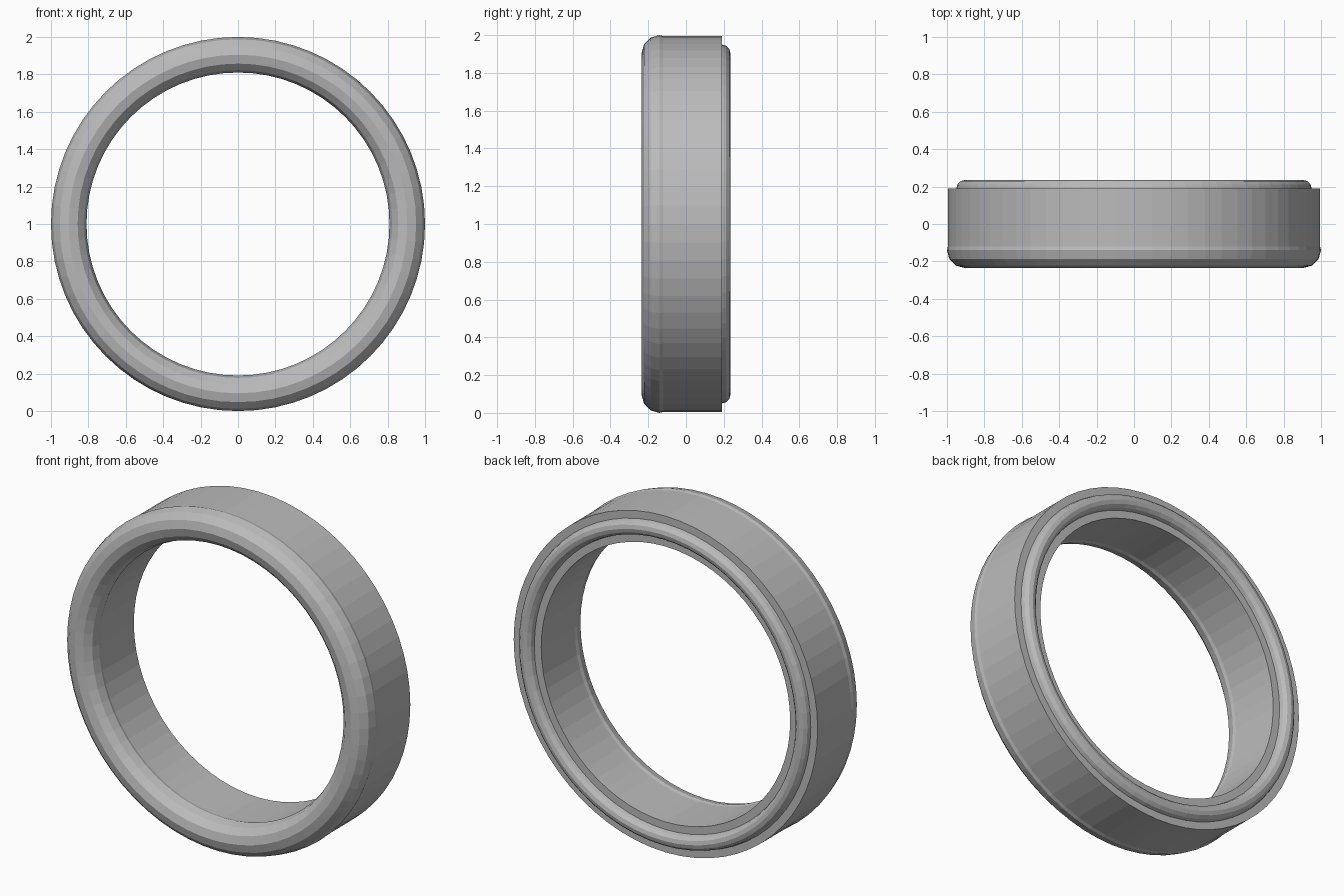
import bpy
import bmesh
from math import cos, sin, pi
from mathutils import Matrix, Vector

SEGMENTS = 64
RIM = 0.905          # centre radius of the band wall

if "Cube" in bpy.data.objects:
    bpy.data.objects.remove(bpy.data.objects["Cube"], do_unlink=True)

grey = bpy.data.materials.new("plain grey")
grey.use_nodes = True
colour = (0.5, 0.5, 0.5, 1)
grey.diffuse_color = colour
grey.node_tree.nodes["Principled BSDF"].inputs["Base Color"].default_value = colour


def lathe(name, profile):
    """Revolve a closed (radius, y) profile around the y axis at z = 1."""
    bm = bmesh.new()
    rings = []
    for i in range(SEGMENTS):
        turn = Matrix.Rotation(2 * pi * i / SEGMENTS, 3, "Y")
        rings.append([bm.verts.new(turn @ Vector((r, y, 0)) + Vector((0, 0, 1)))
                      for r, y in profile])
    for i, ring in enumerate(rings):
        following = rings[(i + 1) % SEGMENTS]
        for j in range(len(profile)):
            k = (j + 1) % len(profile)
            bm.faces.new((ring[j], ring[k], following[k], following[j]))
    bmesh.ops.recalc_face_normals(bm, faces=bm.faces)
    mesh = bpy.data.meshes.new(name)
    bm.to_mesh(mesh)
    bm.free()
    mesh.materials.append(grey)
    obj = bpy.data.objects.new(name, mesh)
    bpy.context.collection.objects.link(obj)
    return obj


def circle(radius, y, sides=12):
    """Round cross-section centred in the band wall."""
    return [(RIM + radius * cos(2 * pi * i / sides),
             y + radius * sin(2 * pi * i / sides)) for i in range(sides)]


# Straight band wall
lathe("band", [(0.995, -0.14), (0.995, 0.19), (0.815, 0.19), (0.815, -0.14)])
# Rounded front lip, slightly wider than the wall
lathe("front_lip", circle(0.095, -0.14))
# Thin raised bead on the back edge
lathe("back_bead", circle(0.045, 0.19))
